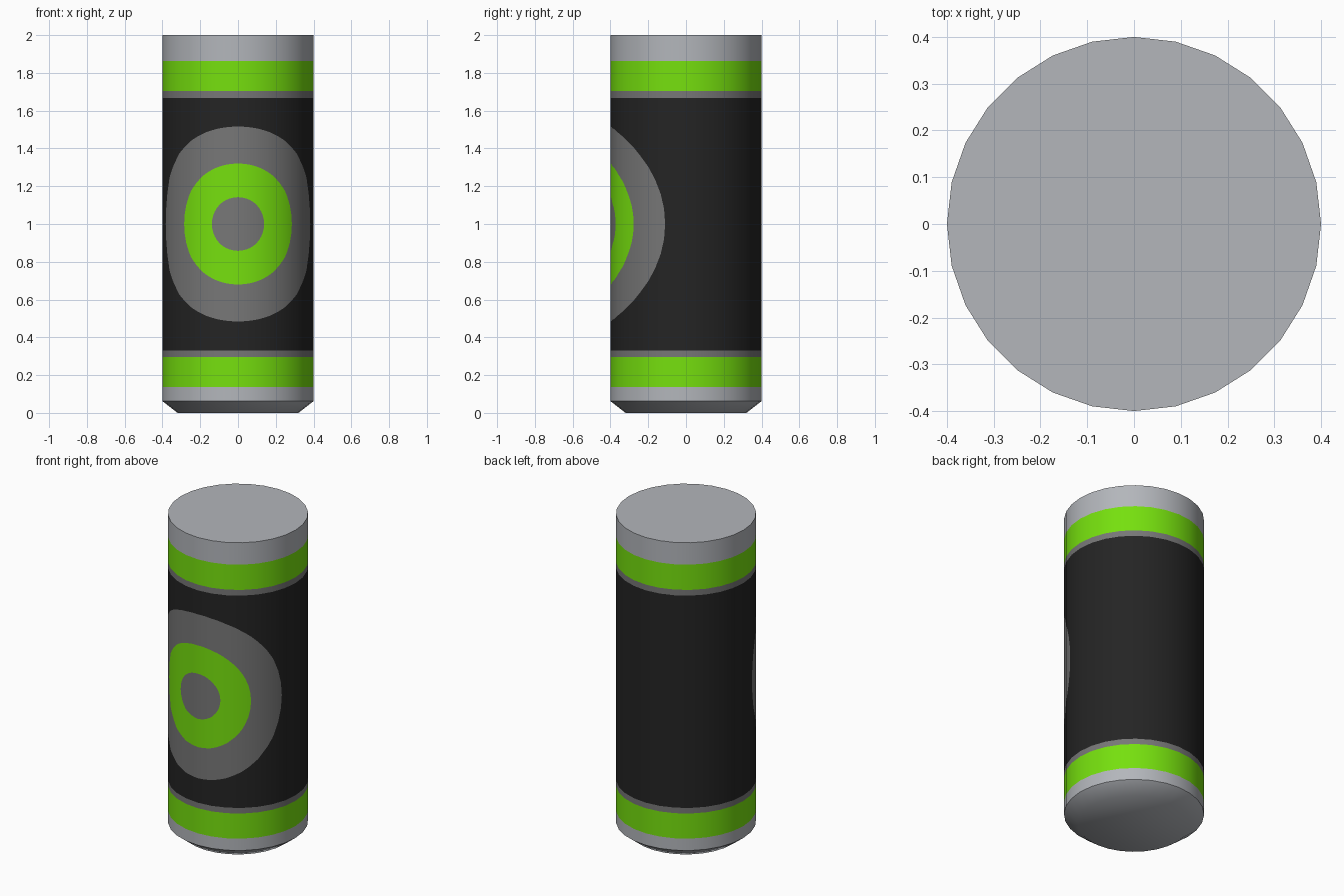
import bpy, bmesh, math
from mathutils import Vector

if "Cube" in bpy.data.objects:
    bpy.data.objects.remove(bpy.data.objects["Cube"])

SIDES, R, H = 28, 0.4, 2.0
STEP = 2 * math.pi * R / SIDES          # unrolled width of one facet
RINGS = [0.516, 0.32, 0.142]            # painted target radii, unrolled
CHAMFER_Z, BASE_R = 0.062, 0.32


def lin(c):
    c /= 255
    return c / 12.92 if c <= 0.04045 else ((c + 0.055) / 1.055) ** 2.4


def material(name, rgb):
    m = bpy.data.materials.new(name)
    m.diffuse_color = (*[lin(c) for c in rgb], 1)
    m.use_nodes = True
    m.node_tree.nodes["Principled BSDF"].inputs["Base Color"].default_value = m.diffuse_color
    return m


MATS = [material("light grey", (179, 182, 187)), material("green", (118, 224, 14)),
        material("mid grey", (119, 119, 119)), material("black", (36, 36, 36))]
LIGHT, GREEN, GREY, BLACK = range(4)


def finish(bm, name):
    me = bpy.data.meshes.new(name)
    bm.to_mesh(me)
    bm.free()
    for m in MATS:
        me.materials.append(m)
    ob = bpy.data.objects.new(name, me)
    bpy.context.collection.objects.link(ob)
    return ob


def corner(k, r, z):
    a = 2 * math.pi * k / SIDES
    return Vector((r * math.sin(a), -r * math.cos(a), z))


def wrap(u, z):
    """Roll an unrolled point onto the faceted cylinder (u = 0 is the front)."""
    k = math.floor(u / STEP + 1e-4)
    return corner(k, R, z).lerp(corner(k + 1, R, z), u / STEP - k)


# Painted wall: bands by height, with the target rings cut into the front
colours = [LIGHT, GREEN, GREY, BLACK, GREY, GREEN, GREY]
colours += colours[5::-1]


def levels(u):
    half = [math.sqrt(max(0, r * r - u * u)) for r in RINGS]
    return ([CHAMFER_Z, 0.137, 0.295, 0.33] + [1 - h for h in half]
            + [1 + h for h in reversed(half)] + [1.667, 1.703, 1.862, H])


us = {round(i * STEP, 5) for i in range(-SIDES // 2, SIDES // 2 + 1)}
for r in RINGS:
    us |= {round(r * math.cos(math.pi * i / 20), 5) for i in range(21)}
us = sorted(us)

bm = bmesh.new()
verts = {}


def vert(u, z):
    p = wrap(u, z)
    key = tuple(round(c, 4) + 0.0 for c in p)
    if key not in verts:
        verts[key] = bm.verts.new(p)
    return verts[key]


for u0, u1 in zip(us, us[1:]):
    a, b = levels(u0), levels(u1)
    for i, col in enumerate(colours):
        quad = [vert(u0, a[i]), vert(u1, b[i]), vert(u1, b[i + 1]), vert(u0, a[i + 1])]
        quad = list(dict.fromkeys(quad))
        if len(quad) > 2:
            f = bm.faces.new(quad)
            f.material_index = col
            f.smooth = True
wall = finish(bm, "painted_wall")
# Round shading across the facets
wall.data.normals_split_custom_set_from_vertices(
    [Vector((v.co.x, v.co.y, 0)).normalized() for v in wall.data.vertices])

# Flat lid
bm = bmesh.new()
bm.faces.new([bm.verts.new(corner(k, R, H)) for k in range(SIDES)])
finish(bm, "top_lid")

# Chamfered base, shaded smoothly into the underside
bm = bmesh.new()
hi = [bm.verts.new(corner(k, R, CHAMFER_Z)) for k in range(SIDES)]
lo = [bm.verts.new(corner(k, BASE_R, 0)) for k in range(SIDES)]
for k in range(SIDES):
    n = (k + 1) % SIDES
    bm.faces.new([lo[k], lo[n], hi[n], hi[k]])
bm.faces.new(lo[::-1])
for f in bm.faces:
    f.smooth = True
finish(bm, "chamfered_base")
